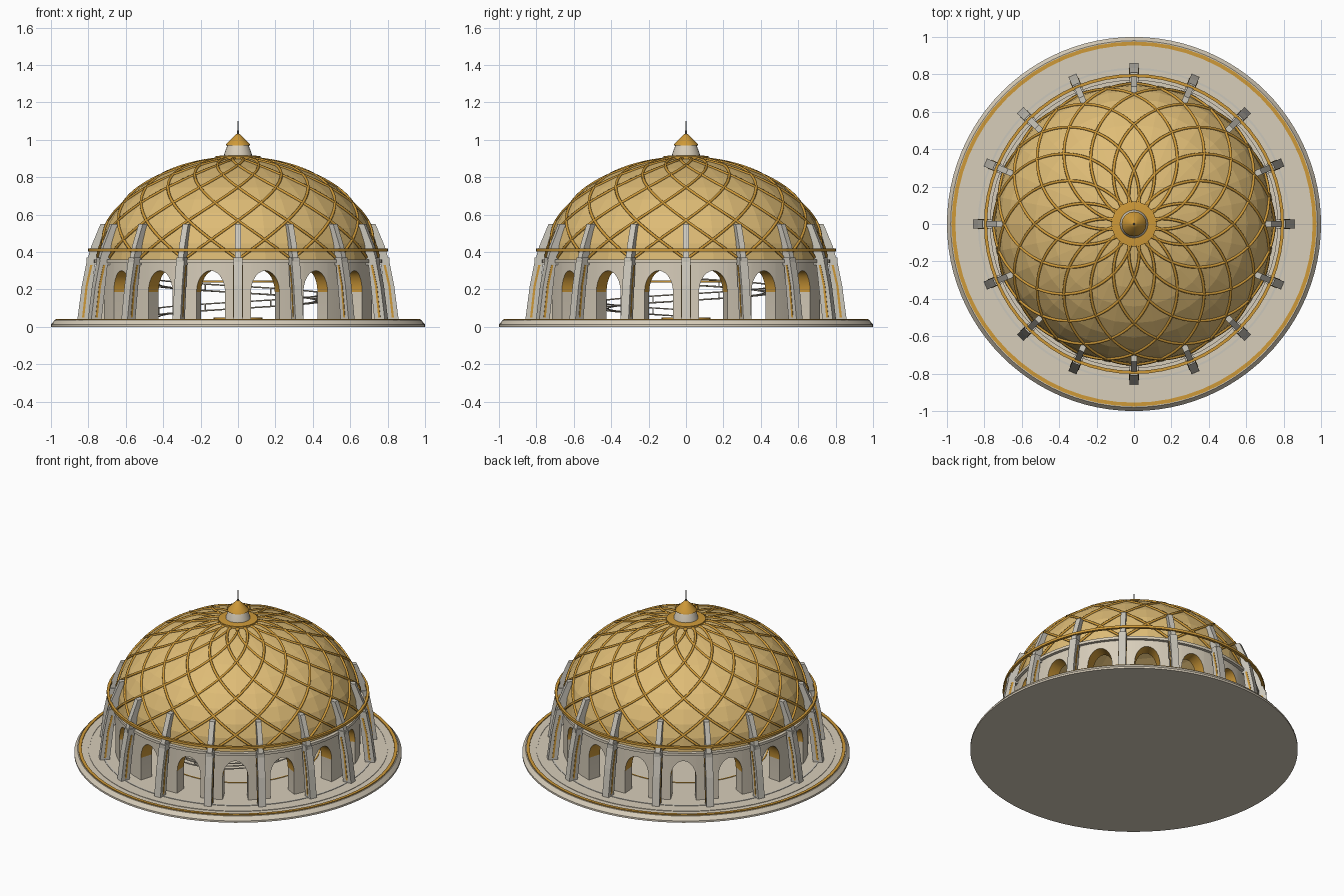
import bpy, bmesh
from math import sin, cos, pi, radians
from mathutils import Matrix

if "Cube" in bpy.data.objects:
    bpy.data.objects.remove(bpy.data.objects["Cube"])


def material(name, rgb):
    m = bpy.data.materials.new(name)
    m.use_nodes = True
    m.diffuse_color = (*rgb, 1)
    m.node_tree.nodes["Principled BSDF"].inputs["Base Color"].default_value = (*rgb, 1)
    return m


CREAM = material("cream stone", (0.68, 0.61, 0.49))
STONE = material("grey stone", (0.60, 0.57, 0.50))
DOME = material("pale gold", (0.73, 0.50, 0.18))
GOLD = material("rich gold", (0.62, 0.32, 0.04))
IRON = material("dark metal", (0.18, 0.17, 0.15))

BAYS = 16
STEP = 2 * pi / BAYS
DOME_R, DOME_H, DOME_Z = 0.75, 0.545, 0.36


def add_object(name, bm, mats, smooth=None):
    bmesh.ops.remove_doubles(bm, verts=bm.verts, dist=1e-5)
    bmesh.ops.recalc_face_normals(bm, faces=bm.faces)
    mesh = bpy.data.meshes.new(name)
    bm.to_mesh(mesh)
    bm.free()
    for m in mats:
        mesh.materials.append(m)
    ob = bpy.data.objects.new(name, mesh)
    bpy.context.collection.objects.link(ob)
    if smooth:
        bpy.ops.object.select_all(action='DESELECT')
        bpy.context.view_layer.objects.active = ob
        ob.select_set(True)
        bpy.ops.object.shade_smooth_by_angle(angle=radians(smooth))
    return ob


def polar(r, a, z):
    return (r * cos(a), r * sin(a), z)


def lathe(name, profile, mat, seg=64, smooth=35, closed=False):
    """Turn an (r, z) profile around the z axis."""
    bm = bmesh.new()
    pts = profile + profile[:1] if closed else profile
    for i in range(seg):
        a, b = 2 * pi * i / seg, 2 * pi * (i + 1) / seg
        for (r0, z0), (r1, z1) in zip(pts, pts[1:]):
            quad = [polar(r0, a, z0), polar(r0, b, z0), polar(r1, b, z1), polar(r1, a, z1)]
            if r0 == 0:
                quad.pop(0)
            elif r1 == 0:
                quad.pop()
            bm.faces.new([bm.verts.new(p) for p in quad])
    return add_object(name, bm, [mat], smooth)


def band(name, r0, r1, z0, z1, mat):
    return lathe(name, [(r0, z0), (r1, z0), (r1, z1), (r0, z1)], mat, closed=True)


def tubes(name, paths, radius, mat):
    """Sweep a round section along each path, as one mesh."""
    cu = bpy.data.curves.new(name, 'CURVE')
    cu.dimensions = '3D'
    cu.bevel_depth = radius
    cu.bevel_resolution = 1
    for path in paths:
        sp = cu.splines.new('POLY')
        sp.points.add(len(path) - 1)
        for p, co in zip(sp.points, path):
            p.co = (*co, 1)
    tmp = bpy.data.objects.new(name + " path", cu)
    bpy.context.collection.objects.link(tmp)
    mesh = bpy.data.meshes.new_from_object(tmp.evaluated_get(bpy.context.evaluated_depsgraph_get()))
    bpy.data.objects.remove(tmp)
    mesh.materials.clear()
    mesh.materials.append(mat)
    ob = bpy.data.objects.new(name, mesh)
    bpy.context.collection.objects.link(ob)
    return ob


# Round platform with inlaid rings
lathe("platform", [(0, 0), (1.0, 0), (1.0, 0.012), (0.98, 0.036), (0, 0.036)], CREAM, 96)
band("platform_gold_ring", 0.955, 0.975, 0.03, 0.042, GOLD)
band("platform_light_step", 0.905, 0.915, 0.03, 0.039, CREAM)
band("platform_grey_step", 0.825, 0.835, 0.03, 0.039, STONE)
band("floor_gold_ring", 0.495, 0.503, 0.03, 0.039, GOLD)
lathe("floor_medallion", [(0, 0.03), (0.13, 0.03), (0.13, 0.05), (0, 0.05)], GOLD, 32)

# Arcade wall: one arched opening per bay, gold vault inside each arch
bm = bmesh.new()
HALF, OPEN, SPRING, RISE, FOOT, TOP = STEP / 2, 0.104, 0.185, 0.115, 0.03, 0.36
R_OUT, R_IN, ARC = 0.75, 0.665, 12
arch = [(-OPEN * cos(pi * i / ARC), SPRING + RISE * sin(pi * i / ARC)) for i in range(ARC + 1)]
columns = [(-HALF, FOOT), (-OPEN, FOOT)], arch, [(OPEN, FOOT), (HALF, FOOT)]


def face(points, slot=0):
    bm.faces.new([bm.verts.new(polar(*p)) for p in points]).material_index = slot


for k in range(BAYS):
    mid = (k + 0.5) * STEP
    for line in columns:
        for (u0, b0), (u1, b1) in zip(line, line[1:]):
            a, b = mid + u0, mid + u1
            for r in (R_OUT, R_IN):
                face([(r, a, b0), (r, b, b1), (r, b, TOP), (r, a, TOP)])
            face([(R_IN, a, TOP), (R_OUT, a, TOP), (R_OUT, b, TOP), (R_IN, b, TOP)])
            if line is arch:
                face([(R_IN, a, b0), (R_OUT, a, b0), (R_OUT, b, b1), (R_IN, b, b1)], 1)
    for s in (-OPEN, OPEN):
        a = mid + s
        face([(R_IN, a, FOOT), (R_OUT, a, FOOT), (R_OUT, a, SPRING), (R_IN, a, SPRING)])
add_object("arcade_wall", bm, [CREAM, GOLD], 30)
band("cornice", 0.70, 0.77, 0.342, 0.36, CREAM)
band("inner_gold_ring", 0.655, 0.667, 0.325, 0.34, GOLD)

# Faceted dome shell
rows = 10
shell = [(DOME_R * cos(pi / 2 * i / rows), DOME_Z + DOME_H * sin(pi / 2 * i / rows)) for i in range(rows)]
dome = lathe("dome", shell + [(0, DOME_Z + DOME_H)], DOME, 32, smooth=None)
solid = dome.modifiers.new("thickness", 'SOLIDIFY')
solid.thickness = 0.012

# Crossing spiral ribs over the dome
paths = []
for k in range(BAYS):
    for turn in (-1, 1):
        path = []
        for i in range(37):
            t = pi / 2 * (0.08 + 0.92 * i / 36)
            path.append(polar(DOME_R * sin(t), k * STEP + turn * t, DOME_Z + DOME_H * cos(t)))
        paths.append(path)
tubes("dome_ribs", paths, 0.008, GOLD)

# Gold hoop carried by the buttresses
band("gold_hoop", 0.785, 0.802, 0.402, 0.418, GOLD)


# Buttresses: an (r, z) outline given thickness, repeated around the drum
def fins(name, outline, width, mat, base_offset=0.0):
    fin = bmesh.new()
    for k in range(BAYS):
        rot = Matrix.Rotation(k * STEP, 3, 'Z')
        sides = [[fin.verts.new(rot @ Matrix.Identity(3).col[0] * r + rot.col[1] * (base_offset + s * width / 2)
                                + rot.col[2] * z) for r, z in outline] for s in (-1, 1)]
        n = len(outline)
        fin.faces.new(sides[0])
        fin.faces.new(sides[1])
        for i in range(n):
            j = (i + 1) % n
            fin.faces.new([sides[0][i], sides[0][j], sides[1][j], sides[1][i]])
    return add_object(name, fin, [mat])


fins("buttress_leg", [(0.80, 0.03), (0.86, 0.03), (0.835, 0.22), (0.805, 0.37), (0.76, 0.37)], 0.046, STONE)
fins("buttress_strut", [(0.74, 0.33), (0.808, 0.35), (0.785, 0.43), (0.735, 0.55), (0.70, 0.55), (0.735, 0.40)],
     0.032, STONE)
fins("buttress_bracket", [(0.74, 0.33), (0.81, 0.335), (0.81, 0.37), (0.74, 0.37)], 0.036, STONE)
for s in (-1, 1):
    fins("buttress_inlay", [(0.822, 0.05), (0.834, 0.05), (0.815, 0.22), (0.79, 0.33), (0.778, 0.33), (0.803, 0.22)],
         0.004, GOLD, s * 0.0235)

# Rising spiral walkway rails inside
rails = []
for r, lift in ((0.46, 0), (0.46, 0.035), (0.42, 0)):
    rails.append([polar(r, pi + 2 * pi * i / 64, 0.055 + lift + 0.17 * i / 64) for i in range(65)])
posts = []
for i in range(0, 65, 4):
    a, z = pi + 2 * pi * i / 64, 0.055 + 0.17 * i / 64
    posts += [[polar(0.46, a, z), polar(0.46, a, z + 0.035)], [polar(0.42, a, z), polar(0.46, a, z)]]
tubes("walkway_rails", rails + posts, 0.004, CREAM)
band("gallery_ring", 0.225, 0.24, 0.238, 0.248, GOLD)

# Lantern, cap and spire at the crown
lathe("crown_collar", [(0, 0.89), (0.12, 0.89), (0.12, 0.912), (0.085, 0.916), (0, 0.916)], GOLD, 32)
lathe("lantern", [(0.076, 0.91), (0.072, 0.93), (0.056, 0.972), (0, 0.972)], CREAM, 24)
lathe("lantern_cap", [(0, 0.968), (0.066, 0.968), (0.062, 0.978), (0.02, 1.02), (0.01, 1.03), (0, 1.032)], GOLD, 24)
lathe("spire", [(0.006, 1.02), (0.004, 1.05), (0.002, 1.10), (0, 1.10)], IRON, 8)
